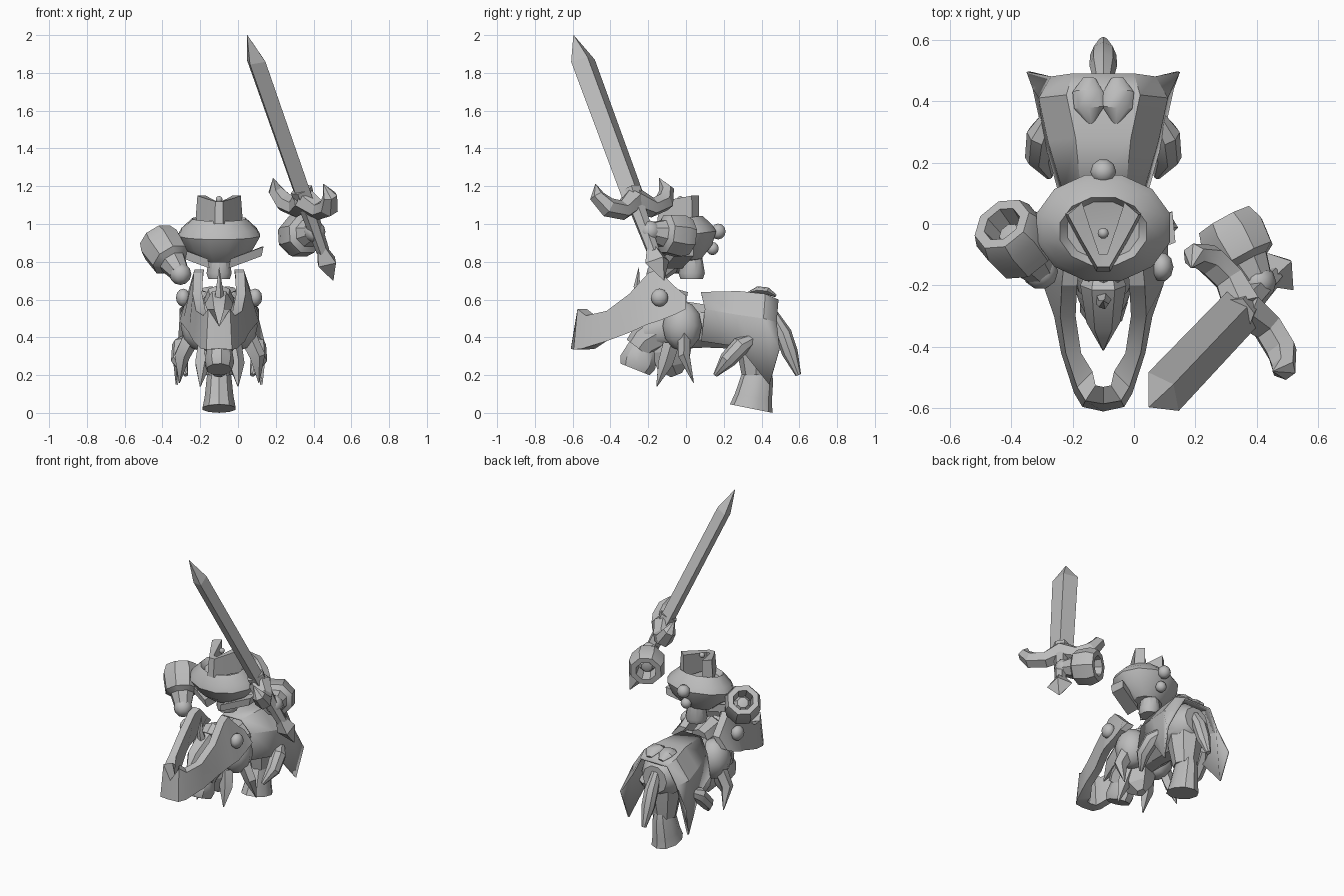
import bpy, bmesh, math
from mathutils import Vector, Matrix

if "Cube" in bpy.data.objects:
    bpy.data.objects.remove(bpy.data.objects["Cube"], do_unlink=True)

grey = bpy.data.materials.new("plain_grey")
grey.use_nodes = True
grey.diffuse_color = (0.5, 0.5, 0.5, 1)
grey.node_tree.nodes["Principled BSDF"].inputs["Base Color"].default_value = (0.5, 0.5, 0.5, 1)

BODY = Matrix.Translation((-0.1, 0, 0))      # centre line of the rider and beast
WORLD = Matrix.Identity(4)


def loft(name, rings, frame=BODY, closed=True, angle=35):
    """Skin a list of point rings; each ring has the same number of points."""
    bm = bmesh.new()
    rows = [[bm.verts.new(p) for p in r] for r in rings]
    n = len(rows[0])
    for a, b in zip(rows, rows[1:]):
        for i in range(n if closed else n - 1):
            j = (i + 1) % n
            bm.faces.new((a[i], a[j], b[j], b[i]))
    if closed:
        bm.faces.new(rows[0][::-1])
        bm.faces.new(rows[-1])
    bmesh.ops.remove_doubles(bm, verts=bm.verts, dist=0.0005)
    bmesh.ops.recalc_face_normals(bm, faces=bm.faces)
    mesh = bpy.data.meshes.new(name)
    bm.to_mesh(mesh)
    bm.free()
    ob = bpy.data.objects.new(name, mesh)
    bpy.context.collection.objects.link(ob)
    ob.matrix_world = frame
    mesh.materials.append(grey)
    bpy.ops.object.select_all(action='DESELECT')
    ob.select_set(True)
    bpy.context.view_layer.objects.active = ob
    bpy.ops.object.shade_smooth_by_angle(angle=math.radians(angle))
    return ob


def tube(name, path, radii, sides=8, squash=1.0, frame=BODY, side=Vector((1, 0, 0)), angle=35):
    """Tapered tube along a path; squash scales the thickness across 'side'."""
    pts = [Vector(p) for p in path]
    rings = []
    for i, p in enumerate(pts):
        t = (pts[min(i + 1, len(pts) - 1)] - pts[max(i - 1, 0)]).normalized()
        u = (side - t * side.dot(t)).normalized()
        v = t.cross(u)
        r = max(radii[i], 0.0002)
        steps = [2 * math.pi * k / sides for k in range(sides)]
        rings.append([p + r * (u * math.cos(s) + v * math.sin(s) * squash) for s in steps])
    return loft(name, rings, frame, angle=angle)


def lathe(name, profile, centre, axis=(0, 0, 1), sides=12, scale=(1, 1), frame=BODY):
    """Turned shape: profile of (radius, height) about an axis."""
    turn = Vector(axis).to_track_quat('Z', 'Y')
    rings = []
    for r, h in profile:
        r = max(r, 0.0002)
        ring = [2 * math.pi * (k + 0.5) / sides for k in range(sides)]
        rings.append([Vector(centre) + turn @ Vector((r * scale[0] * math.cos(s),
                      r * scale[1] * math.sin(s), h)) for s in ring])
    return loft(name, rings, frame)


def ball(name, centre, r, scale=(1, 1, 1), frame=BODY):
    rings = [[Vector(centre) + r * Vector((scale[0] * math.sin(a) * math.cos(b),
              scale[1] * math.sin(a) * math.sin(b), scale[2] * math.cos(a)))
              for b in [math.pi * k / 5 for k in range(10)]]
             for a in [0.001 + 3.139 * k / 6 for k in range(7)]]
    return loft(name, rings, frame, angle=50)


# Sword, in its own frame: x across the blade, y through it, z to the tip
up = Vector((-0.312, -0.328, 0.89)).normalized()
across = Vector((0.62, -0.77, -0.09))
across = (across - up * across.dot(up)).normalized()
SWORD = Matrix((across, up.cross(across), up)).transposed().to_4x4()
SWORD.translation = (0.357, -0.271, 1.12)


def diamond(w, t, h):
    return [(w, 0, h), (0, t, h), (-w, 0, h), (0, -t, h)]


loft("sword_blade", [diamond(0.075, 0.045, 0), diamond(0.08, 0.045, 0.835),
                     diamond(0.001, 0.001, 0.988)], SWORD, angle=10)
for s, word in ((1, "left"), (-1, "right")):
    tube("guard_" + word, [(0, 0, 0.01), (s * 0.1, 0, -0.045), (s * 0.19, 0, -0.02),
                           (s * 0.235, 0, 0.05), (s * 0.215, 0, 0.12)],
         [0.07, 0.055, 0.055, 0.042, 0.002], 6, 0.95, SWORD, Vector((0, 1, 0)), 25)
tube("sword_handle", [(0, 0, 0.07), (0, 0, -0.05), (0, 0, -0.3)], [0.06, 0.045, 0.035], 6, frame=SWORD)
loft("sword_pommel", [diamond(0.02, 0.02, -0.25), diamond(0.08, 0.06, -0.36),
                      diamond(0.002, 0.002, -0.47)], SWORD, angle=10)


# Gauntlets: hollow cuff, forearm and fist
def gauntlet(name, cuff, fist):
    d = Vector(fist) - Vector(cuff)
    n = d.length
    lathe(name + "_cuff", [(0, 0.04), (0.035, 0.05), (0.055, 0.08), (0.065, 0), (0.1, 0), (0.118, 0.05),
                           (0.108, n * 0.6), (0.075, n * 0.68), (0.055, n * 0.95)],
          cuff, d, 8, frame=WORLD)
    ball(name + "_fist", fist, 0.058, frame=WORLD)


gauntlet("left_gauntlet", (0.295, 0.01, 0.93), (0.405, -0.19, 0.96))
gauntlet("right_gauntlet", (-0.43, 0.0, 0.925), (-0.305, -0.155, 0.735))

# Rider's torso, leaning forward, with waist, collar and back knobs
lathe("torso", [(0.0, -0.12), (0.1, -0.115), (0.185, -0.05), (0.225, 0.02), (0.205, 0.055),
                (0.145, 0.11), (0.12, 0.08), (0, 0.07)], (0, -0.01, 0.92),
      (0, -0.13, 1), 12, (1, 0.8))
lathe("waist", [(0.06, 0), (0.07, 0.03), (0.055, 0.12)], (0, 0.03, 0.71), sides=10)
loft("collar", [[(x * 1.1, y * 1.1, 1.0), (x, y, z), (x * 0.6, y + 0.04, z), (x * 0.6, y + 0.04, 1.0)]
                for x, y, z in [(-0.115, 0.03, 1.15), (-0.072, -0.05, 1.135), (-0.02, -0.14, 1.12),
                                (0.02, -0.14, 1.12), (0.072, -0.05, 1.135), (0.115, 0.03, 1.15)]])
ball("back_knob", (0, 0.17, 0.96), 0.042)
ball("lower_back_knob", (0, 0.14, 0.87), 0.035)
ball("neck_stud", (0, -0.03, 1.13), 0.018)

# Beast's jaw guard: a flared band bent into a U, with side studs
stations = [(0.15, 0.0, 0.55, 0.62, 0.06), (0.14, -0.06, 0.52, 0.67, 0.07), (0.13, -0.15, 0.485, 0.76, 0.08),
            (0.135, -0.2, 0.47, 0.74, 0.06), (0.14, -0.3, 0.425, 0.63, 0.02), (0.122, -0.42, 0.38, 0.54, 0.015),
            (0.085, -0.53, 0.34, 0.515, 0.01), (0.058, -0.575, 0.335, 0.55, 0.01)]


def jaw_ring(s, x, y, low, top, flare):
    inner = max(x - 0.05, 0.025)
    back = 0.05 if y < -0.5 else 0
    return [(s * (x + flare), y - 0.02 * (y < -0.5), low), (s * x, y, top),
            (s * inner, y + back, top), (s * (inner + flare), y + back, low)]


jaw_front = [(0, -0.61, 0.34), (0, -0.585, 0.46), (0, -0.53, 0.46), (0, -0.54, 0.34)]
loft("jaw_guard", [jaw_ring(1, *st) for st in stations] + [jaw_front]
     + [jaw_ring(-1, *st) for st in stations[::-1]], angle=25)
for s, word in ((1, "left"), (-1, "right")):
    ball("jaw_stud_" + word, (s * 0.19, -0.14, 0.61), 0.048, (0.8, 1, 1))
    # Sloping flap below the chest
    loft("chest_flap_" + word, [[(s * 0.235, -0.06, 0.88), (s * 0.225, -0.06, 0.83),
                                 (s * 0.22, 0.04, 0.83), (s * 0.225, 0.04, 0.88)],
                                [(s * 0.06, -0.13, 0.815), (s * 0.05, -0.12, 0.765),
                                 (s * 0.05, -0.02, 0.765), (s * 0.06, -0.02, 0.815)]], angle=10)
    # Side claws, shoulder lumps and rump plates
    tube("side_claw_" + word, [(s * 0.17, 0.35, 0.39), (s * 0.2, 0.29, 0.355), (s * 0.21, 0.22, 0.28),
                               (s * 0.175, 0.155, 0.2)], [0.03, 0.05, 0.045, 0.012], 8)
    ball("shoulder_" + word, (s * 0.1, -0.02, 0.46), 0.115, (0.9, 0.95, 1.15))
    tube("rump_plate_" + word, [(s * 0.045, 0.475, 0.62), (s * 0.05, 0.43, 0.645), (s * 0.045, 0.38, 0.65),
                                (s * 0.04, 0.32, 0.635)], [0.02, 0.05, 0.05, 0.003], 8, 0.4)
    # Hanging spikes on the flanks and belly
    tube("flank_spike_" + word, [(s * 0.15, -0.01, 0.4), (s * 0.2, -0.01, 0.3), (s * 0.21, 0.04, 0.16)],
         [0.05, 0.045, 0.003], 5, 0.7)
    tube("belly_spike_" + word, [(s * 0.07, -0.08, 0.36), (s * 0.09, -0.11, 0.26), (s * 0.1, -0.155, 0.14)],
         [0.05, 0.045, 0.003], 5, 0.9)

# Beast's body, head, horn and tail
tube("beast_body", [(0, -0.22, 0.42), (0, -0.06, 0.47), (0, 0.1, 0.46), (0, 0.3, 0.48), (0, 0.42, 0.48),
                    (0, 0.48, 0.48)], [0.08, 0.14, 0.12, 0.15, 0.14, 0.09], 10)
tube("beast_neck", [(0, 0.0, 0.58), (0, -0.12, 0.6), (0, -0.2, 0.55)], [0.06, 0.08, 0.06], 8)
tube("beast_head", [(0, -0.14, 0.56), (0, -0.2, 0.58), (0, -0.32, 0.52), (0, -0.41, 0.44)],
     [0.05, 0.075, 0.055, 0.003], 6)
tube("horn", [(0, -0.24, 0.6), (0, -0.26, 0.67), (0, -0.25, 0.77)], [0.03, 0.018, 0.001], 5)
tube("tail", [(0, 0.46, 0.52), (0, 0.515, 0.42), (0, 0.55, 0.32), (0, 0.595, 0.2)],
     [0.03, 0.045, 0.043, 0.015], 8)

# Cloth over the rump with long rear points
cloth = [((0.07, 0.08, 0.64), (0.13, 0.1, 0.55), (0.14, 0.08, 0.38)),
         ((0.09, 0.28, 0.645), (0.18, 0.27, 0.52), (0.195, 0.28, 0.35)),
         ((0.12, 0.42, 0.63), (0.21, 0.41, 0.5), (0.23, 0.44, 0.15)),
         ((0.1, 0.49, 0.6), (0.17, 0.48, 0.48), (0.25, 0.495, 0.34))]
cape = loft("rump_cloth", [[(-x, y, z) for x, y, z in row[::-1]] + list(row) for row in cloth],
            closed=False, angle=25)
thick = cape.modifiers.new("thickness", 'SOLIDIFY')
thick.thickness = 0.012

# Legs and hooves along the centre line
tube("hind_leg", [(0, 0.37, 0.45), (0, 0.37, 0.32), (0, 0.37, 0.2)], [0.12, 0.1, 0.075], 8)
lathe("hind_hoof", [(0.06, 0.23), (0.085, 0.17), (0.1, 0.06), (0.115, 0)],
      (0, 0.345, 0.023), (0, 0.2, 1), 10, (0.8, 1))
tube("front_leg", [(0, -0.12, 0.44), (0, -0.22, 0.38), (0, -0.25, 0.34)], [0.1, 0.09, 0.08], 8)
lathe("front_hoof", [(0.06, 0.16), (0.085, 0.12), (0.1, 0.04), (0.085, 0)],
      (0, -0.27, 0.23), (0, 0.4, 1), 9, (0.8, 1))
tube("belly_plate", [(0, -0.07, 0.4), (0, -0.08, 0.32), (0, -0.07, 0.25), (0, -0.05, 0.2)],
     [0.1, 0.1, 0.08, 0.03], 5, 1.1, angle=15)
